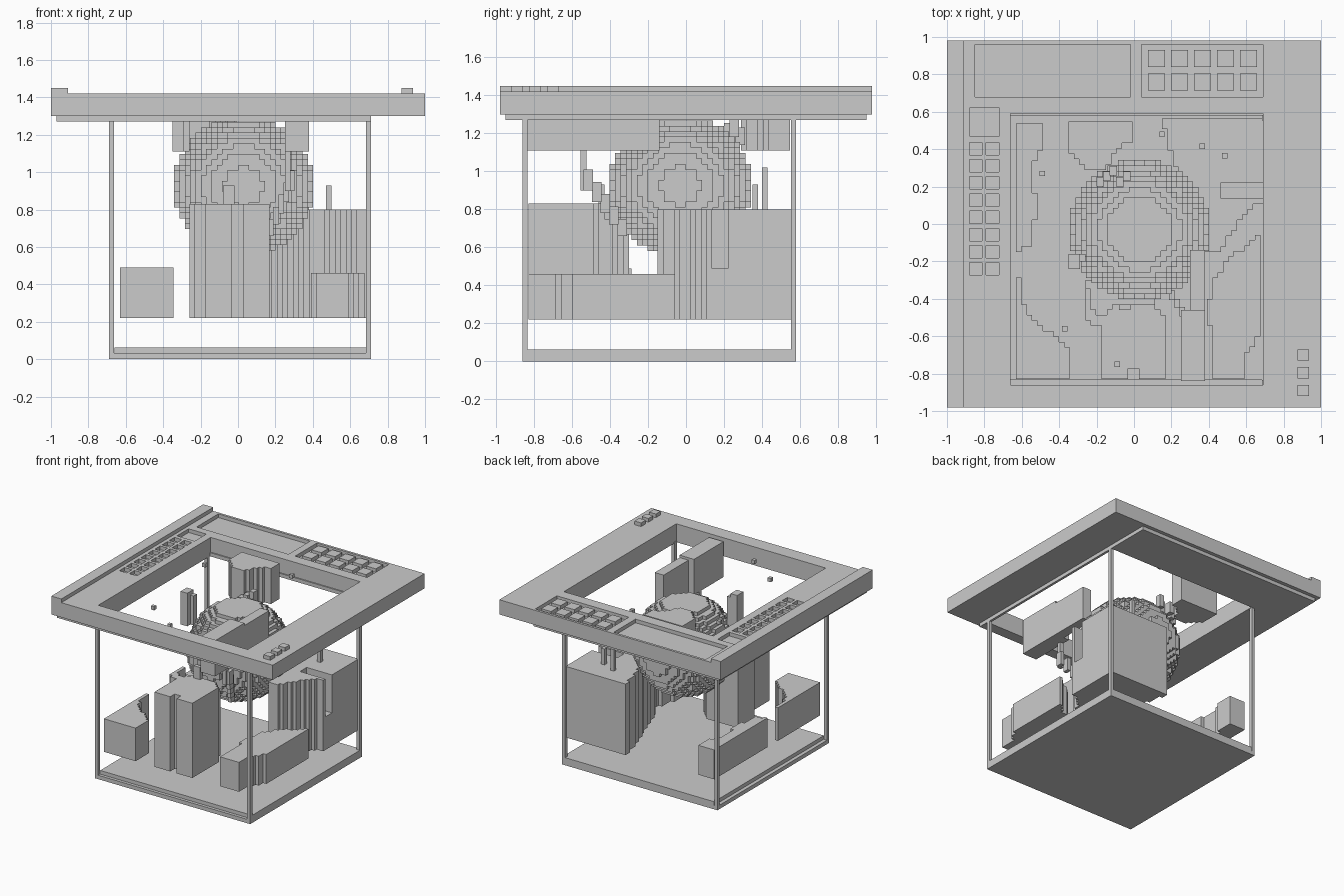
import bpy, bmesh, math

if "Cube" in bpy.data.objects:
    bpy.data.objects.remove(bpy.data.objects["Cube"])

H = 0.0286  # stepped grid size


def finish(name, bm):
    me = bpy.data.meshes.new(name)
    bm.to_mesh(me)
    bm.free()
    ob = bpy.data.objects.new(name, me)
    bpy.context.collection.objects.link(ob)
    return ob


def add_box(bm, x0, x1, y0, y1, z0, z1):
    vs = bmesh.ops.create_cube(bm, size=1)["verts"]
    for v in vs:
        v.co = (x1 if v.co.x > 0 else x0,
                y1 if v.co.y > 0 else y0,
                z1 if v.co.z > 0 else z0)


def boxes(name, *dims):
    bm = bmesh.new()
    for d in dims:
        add_box(bm, *d)
    return finish(name, bm)


def stepped(name, cells, size, origin):
    """Outer skin of a set of grid cells."""
    bm = bmesh.new()
    verts = {}

    def vert(c):
        if c not in verts:
            verts[c] = bm.verts.new([origin[k] + c[k] * size[k] for k in range(3)])
        return verts[c]

    for c in cells:
        for a in range(3):
            b, d = (a + 1) % 3, (a + 2) % 3
            for s in (0, 1):
                n = list(c)
                n[a] += 1 if s else -1
                if tuple(n) in cells:
                    continue
                ring = []
                for p, q in ((0, 0), (1, 0), (1, 1), (0, 1)):
                    k = list(c)
                    k[a] += s
                    k[b] += p
                    k[d] += q
                    ring.append(vert(tuple(k)))
                bm.faces.new(ring if s else ring[::-1])
    bmesh.ops.dissolve_limit(bm, angle_limit=0.01, verts=bm.verts[:], edges=bm.edges[:])
    return finish(name, bm)


def inside(poly, x, y):
    hit = False
    for (x0, y0), (x1, y1) in zip(poly, poly[1:] + poly[:1]):
        if (y0 > y) != (y1 > y) and x < x0 + (y - y0) * (x1 - x0) / (y1 - y0):
            hit = not hit
    return hit


def cliff(name, poly, z0, z1):
    """Upright block whose plan outline is stepped along the grid."""
    x0, y0 = min(p[0] for p in poly), min(p[1] for p in poly)
    cells = {(i, j, 0) for i in range(60) for j in range(60)
             if inside(poly, x0 + (i + .5) * H, y0 + (j + .5) * H)}
    return stepped(name, cells, (H, H, z1 - z0), (x0, y0, z0))


# Table top with opening, panel recesses and small square wells
top = boxes("table_top", (-1, 1, -.98, .98, 1.30, 1.42))
wells = [(-.66, .69, -.86, .59, 1.2, 1.5),
         (-.85, -.02, .68, .96, 1.39, 1.5),
         (.04, .69, .68, .96, 1.39, 1.5),
         (-.88, -.72, .47, .62, 1.39, 1.5)]
for r in range(8):
    y = .37 - r * .092
    for x in (-.88, -.79):
        wells.append((x, x + .067, y, y + .067, 1.39, 1.5))
cutter = boxes("well_cutter", *wells)
cutter.hide_render = True
mod = top.modifiers.new("wells", "BOOLEAN")
mod.operation = "DIFFERENCE"
mod.solver = "EXACT"
mod.object = cutter
bpy.context.view_layer.objects.active = top
bpy.ops.object.modifier_apply(modifier=mod.name)
bpy.data.objects.remove(cutter)

# Keys, buttons and raised edge strip
boxes("panel_keys", *[(.076 + c * .123, .165 + c * .123, y, y + .09, 1.38, 1.42)
                      for c in range(5) for y in (.715, .84)])
boxes("corner_buttons", *[(.875, .935, y, y + .06, 1.41, 1.45) for y in (-.73, -.825, -.92)])
boxes("edge_strip", (-1, -.91, -.98, .98, 1.42, 1.45))

# Flange under the top
boxes("under_flange", (-.97, -.66, -.95, .95, 1.27, 1.30), (.69, .71, -.95, .95, 1.27, 1.30),
      (-.66, .69, -.95, -.86, 1.27, 1.30), (-.66, .69, .58, .95, 1.27, 1.30))

# Open case: corner posts and floor
boxes("corner_posts", *[(x, x + .027, y, y + .027, 0, 1.28)
                        for x in (-.69, .685) for y in (-.86, .553)])
boxes("floor", (-.69, .712, -.86, .58, 0, .032), (-.66, .712, -.835, .58, .032, .062))

# Lower cliffs
cliff("front_left_cliff", [(-.63, -.83), (-.33, -.83), (-.33, -.67), (-.45, -.58),
                           (-.54, -.51), (-.6, -.42), (-.6, -.3), (-.63, -.3)], .22, .49)
cliff("front_middle_cliff", [(-.26, -.31), (-.26, -.5), (-.17, -.57), (-.17, -.83), (-.02, -.83),
                             (-.02, -.77), (.04, -.77), (.04, -.83), (.17, -.83), (.17, -.5),
                             (.12, -.44), (-.1, -.44), (-.2, -.5)], .22, .83)
cliff("middle_cliff_back", [(-.26, -.5), (.13, -.5), (.1, -.4), (.02, -.31), (-.26, -.31)], .22, .75)
cliff("front_right_cliff", [(.42, -.83), (.59, -.83), (.59, -.7), (.64, -.66), (.64, -.6),
                            (.69, -.57), (.69, -.03), (.5, -.2), (.42, -.3), (.39, -.47),
                            (.42, -.6)], .22, .46)
big = [(.15, .56), (.2, .35), (.3, .1), (.38, -.15), (.45, -.15), (.5, -.08),
       (.58, .03), (.69, .13), (.69, .56)]
cliff("back_right_cliff_base", big, .22, .49)
cliff("back_right_cliff", big[:7] + [(.69, .13), (.69, .15), (.47, .15), (.47, .21), (.69, .21),
                                     (.69, .56)], .49, .80)
cliff("back_left_cliff", [(-.63, -.15), (-.55, -.12), (-.52, .1), (-.55, .3), (-.48, .42),
                          (-.48, .55), (-.63, .55)], .22, .46)

# Round stepped core
R, cx, cy, cz = .372, .03, -.03, .925
n = math.ceil(R / H)
core = {(i, j, k) for i in range(-n, n) for j in range(-n, n) for k in range(-n, n)
        if (i + .5) ** 2 + (j + .5) ** 2 + (k + .5) ** 2 < (R / H) ** 2 and k < 12}
stepped("round_core", core, (H, H, H), (cx, cy, cz))

# Upper hanging blocks
boxes("right_hanging_wall", (.25, .38, -.84, -.46, 1.11, 1.40), (.30, .38, -.46, -.14, 1.11, 1.38))
cliff("back_hanging_block", [(-.35, .56), (-.35, .4), (-.25, .29), (-.15, .29), (-.1, .4),
                             (0, .45), (0, .56)], 1.11, 1.40)
boxes("left_hanging_column", (-.35, -.29, -.24, -.16, 1.11, 1.38), (-.29, -.26, -.2, -.16, 1.11, 1.35))

# Stray stepped bits round the core
boxes("steps_behind_core", *[(-.2 + i * .035, -.16 + i * .035, .2 + (i % 3) * .03, .25 + (i % 3) * .03,
                              1.1 + i * .02, 1.18 + i * .025) for i in range(5)])
boxes("steps_before_core", *[(.16 + i * .028, .19 + i * .028, -.36 - i * .045, -.31 - i * .045,
                              .66 + i * .06, .75 + i * .065) for i in range(5)])
boxes("thin_columns", (.47, .50, .35, .38, .8, .93), (.35, .38, .40, .43, .8, 1.02),
      (-.08, -.02, -.46, -.43, .83, .93), (.25, .28, -.555, -.525, .9, 1.11))

# Floating cubes
boxes("floating_cubes", *[(x - .014, x + .014, y - .014, y + .014, 1.35, 1.38)
                          for x, y in ((.15, .48), (-.49, .27), (-.37, -.56), (-.09, -.75))])
